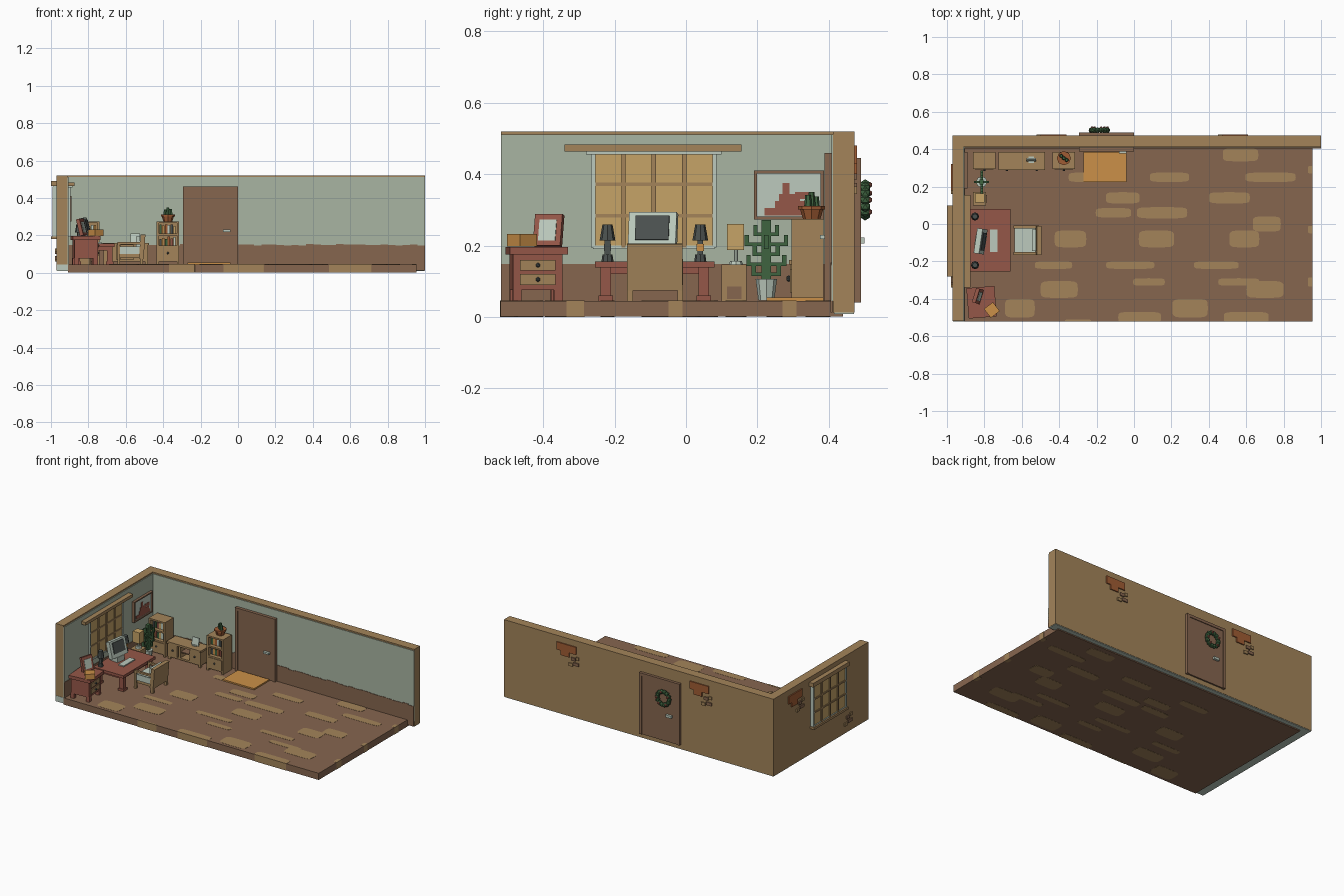
import bpy, bmesh, math, random
from mathutils import Vector, Matrix

random.seed(4)
old = bpy.data.objects.get("Cube")
if old:
    bpy.data.objects.remove(old, do_unlink=True)


def material(name, hexcode):
    values = [int(hexcode[i:i + 2], 16) / 255 for i in (0, 2, 4)]
    linear = [((v + .055) / 1.055) ** 2.4 for v in values]
    mat = bpy.data.materials.new(name)
    mat.use_nodes = True
    mat.diffuse_color = (*linear, 1)
    mat.node_tree.nodes["Principled BSDF"].inputs["Base Color"].default_value = (*linear, 1)
    return mat


sage = material("sage_wall", "a9b5a2")
brown = material("brown_wood", "86664f")
tan = material("tan_wood", "a3845a")
orange = material("orange_cloth", "cb9048")
red = material("red_wood", "955748")
pale = material("pale_grey", "bccabd")
dark = material("dark_grey", "4b514f")
green = material("leaf_green", "3f6440")
rust = material("rust_clay", "a05c34")
straw = material("straw_glass", "c6a467")


def finish(name, bm, mat, loc=(0, 0, 0)):
    mesh = bpy.data.meshes.new(name)
    bm.to_mesh(mesh)
    bm.free()
    mesh.materials.append(mat)
    obj = bpy.data.objects.new(name, mesh)
    obj.location = loc
    bpy.context.collection.objects.link(obj)
    return obj


def box(name, mat, x, y, z, rot=(0, 0, 0)):
    """Box from three (low, high) ranges, rotated about its own centre."""
    bm = bmesh.new()
    bmesh.ops.create_cube(bm, size=1)
    bmesh.ops.scale(bm, vec=[r[1] - r[0] for r in (x, y, z)], verts=bm.verts)
    obj = finish(name, bm, mat, [(r[0] + r[1]) / 2 for r in (x, y, z)])
    obj.rotation_euler = rot
    return obj


def cone(name, mat, loc, low, high, height, sides=8, rot=(0, 0, 0)):
    bm = bmesh.new()
    bmesh.ops.create_cone(bm, cap_ends=True, segments=sides, radius1=low, radius2=high, depth=height)
    obj = finish(name, bm, mat, loc)
    obj.rotation_euler = rot
    return obj


def ball(name, mat, loc, radius):
    bm = bmesh.new()
    bmesh.ops.create_icosphere(bm, subdivisions=1, radius=radius)
    return finish(name, bm, mat, loc)


def turn(parts, centre, angle):
    """Turn a group of parts about an upright axis."""
    spin, c = Matrix.Rotation(angle, 3, 'Z'), Vector((*centre, 0))
    for part in parts:
        part.location = c + spin @ (part.location - c)
        part.rotation_euler.z += angle


def legs(name, mat, xs, ys, z, size):
    return [box(name, mat, (x - size, x + size), (y - size, y + size), z) for x in xs for y in ys]


# Floor slab with worn rounded patches running through it
box("floor", brown, (-.91, .954), (-.52, .44), (.001, .045))
patches = [(.57, .37, .19, .07), (.19, .25, .21, .05), (.73, .25, .27, .05), (-.25, .25, .2, .05),
           (-.06, .14, .18, .06), (.51, .14, .22, .06), (.15, .06, .27, .06), (-.11, .06, .19, .05),
           (-.34, -.08, .17, .09), (.12, -.08, .19, .09), (.59, -.08, .16, .09), (.71, 0, .15, .08),
           (-.43, -.22, .2, .04), (-.02, -.22, .26, .04), (.44, -.22, .24, .04), (.08, -.31, .17, .04),
           (.56, -.31, .22, .04), (-.4, -.35, .2, .09), (-.61, -.45, .16, .1), (.3, -.45, .19, .1),
           (.7, -.35, .2, .09), (.03, -.5, .23, .06), (.6, -.5, .24, .06), (-.3, -.52, .14, .02),
           (.95, -.31, .04, .05), (.95, -.03, .04, .04), (.95, .29, .04, .04)]
for px, py, w, d in patches:
    bm = bmesh.new()
    ring = []
    for i in range(20):
        a = math.tau * i / 20
        c, s = math.cos(a), math.sin(a)
        x = px + w / 2 * math.copysign(abs(c) ** .4, c)
        y = py + d / 2 * math.copysign(abs(s) ** .4, s)
        ring.append(bm.verts.new((min(x, .955), max(y, -.521), 0)))
    face = bm.faces.new(ring)
    top = bmesh.ops.extrude_face_region(bm, geom=[face])["geom"]
    bmesh.ops.translate(bm, vec=(0, 0, .046), verts=[v for v in top if isinstance(v, bmesh.types.BMVert)])
    bmesh.ops.remove_doubles(bm, verts=bm.verts, dist=.0001)
    bmesh.ops.recalc_face_normals(bm, faces=bm.faces)
    finish("floor_patch", bm, tan)

# Walls with pale footing and green inner lining
box("back_wall", tan, (-.97, 1), (.412, .472), (.012, .52))
box("left_wall", tan, (-.97, -.912), (-.518, .42), (.012, .52))
box("back_footing", pale, (-.968, .998), (.414, .47), (.008, .014))
box("left_footing", pale, (-.968, -.91), (-.52, .42), (.008, .045))
box("back_lining", sage, (-.912, 1), (.408, .413), (.045, .511))
box("left_lining", sage, (-.913, -.907), (-.518, .41), (.045, .511))
for i in range(48):
    x = -.907 + i * 1.907 / 48
    box("back_wainscot", brown, (x, x + 1.907 / 48), (.405, .41), (.012, random.uniform(.145, .153)))
box("left_wainscot", brown, (-.91, -.904), (-.518, .41), (.045, .148))

# Window through the left wall
wy, wz = (-.26, .08), (.195, .46)
box("window_glass", straw, (-.985, -.9), wy, wz)
for i in range(5):
    y = wy[0] + i * .34 / 4
    edge = i in (0, 4)
    box("window_upright", pale if edge else tan, (-.992, -.895), (y - .006, y + .006), wz)
for i in range(4):
    z = wz[0] + i * .265 / 3
    box("window_crossbar", pale if i in (0, 3) else tan, (-.99, -.896), wy, (z - .005, z + .005))
box("window_valance", tan, (-.908, -.875), (-.34, .155), (.463, .483))
box("valance_underside", pale, (-.907, -.885), (-.28, .1), (.455, .463))
box("outer_lintel", tan, (-1, -.96), (-.28, .1), (.463, .49))
box("outer_sill", tan, (-1, -.96), (-.27, .09), (.18, .195))

# Doors on both faces of the back wall
for name, front, back, base, top in (("inner", .388, .41, .045, .46), ("outer", .47, .49, .04, .445)):
    box(name + "_door_panel", brown, (-.28, -.015), (front + .005, back - .005), (base, top - .01))
    for x in (-.295, -.018):
        box(name + "_door_jamb", brown, (x, x + .018), (front, back), (base, top))
    box(name + "_door_head", brown, (-.295, 0), (front, back), (top - .018, top))
box("inner_handle", pale, (-.08, -.04), (.376, .395), (.218, .23))
box("outer_handle", pale, (-.24, -.2), (.48, .5), (.206, .222))
box("door_mat", orange, (-.27, -.04), (.225, .385), (.045, .054))

# Wreath of leaves and berries
for i in range(14):
    a = math.tau * i / 14
    spot = (-.185 + .043 * math.cos(a), .502, .328 + .043 * math.sin(a))
    ball("wreath_leaves", green, spot, .016)
    if i % 3 == 0:
        ball("wreath_berry", red, (spot[0], .514, spot[2]), .009)

# Broken plaster and loose bricks on the outer faces
bricks = [(0, 0, .14, .05, rust), (.01, -.04, .06, .03, rust), (-.05, -.06, .03, .02, brown),
          (-.07, -.09, .04, .02, brown), (-.03, -.1, .03, .02, tan), (-.08, -.05, .02, .02, tan)]
for cx, cz in ((.54, .455), (-.43, .455)):
    for u, v, w, h, mat in bricks:
        box("back_brick", mat, (cx + u - w / 2, cx + u + w / 2), (.47, .479), (cz + v - h / 2, cz + v + h / 2))
for cy, cz, chosen in ((.25, .455, bricks), (-.25, .17, bricks[2:])):
    for u, v, w, h, mat in chosen:
        box("left_brick", mat, (-.978, -.97), (cy + u - w / 2, cy + u + w / 2), (cz + v - h / 2, cz + v + h / 2))

# Wall picture
box("picture_canvas", pale, (-.908, -.898), (.195, .38), (.28, .405))
for y in (.19, .377):
    box("picture_side", brown, (-.908, -.89), (y, y + .009), (.273, .41))
for z in (.273, .402):
    box("picture_rail", brown, (-.908, -.89), (.19, .386), (z, z + .008))
for y, z, w, h in ((.29, .295, .14, .02), (.3, .315, .1, .02), (.29, .335, .06, .02), (.33, .34, .05, .02), (.28, .36, .02, .03)):
    box("picture_paint", red, (-.9, -.896), (y - w / 2, y + w / 2), (z - h / 2, z + h / 2))

# Desk
box("desk_top", red, (-.88, -.66), (-.255, .08), (.138, .156))
box("desk_apron", red, (-.86, -.68), (-.235, .06), (.12, .14))
legs("desk_leg", red, (-.86, -.685), (-.225, .05), (.045, .14), .015)
legs("desk_foot", red, (-.86, -.685), (-.225, .05), (.045, .06), .02)

# Monitor, keyboard and desk figures
screen = [box("monitor_case", pale, (-.835, -.805), (-.16, -.025), (.185, .292), (0, -.25, 0)),
          box("monitor_screen", dark, (-.807, -.802), (-.14, -.045), (.215, .285), (0, -.25, 0)),
          box("monitor_stand", pale, (-.85, -.79), (-.12, -.06), (.156, .19))]
turn(screen, (-.82, -.09), -.15)
box("keyboard", pale, (-.77, -.73), (-.15, -.03), (.156, .163))
for y, accent in ((-.22, dark), (.04, orange)):
    cone("figure_base", dark, (-.85, y, .165), .017, .014, .02)
    box("figure_body", dark, (-.858, -.842), (y - .008, y + .008), (.17, .225))
    box("figure_chest", accent, (-.845, -.838), (y - .01, y + .01), (.185, .205))
    cone("figure_head", dark, (-.85, y, .237), .022, .014, .045, 8)

# Armchair facing the desk
box("chair_back", tan, (-.525, -.5), (-.165, -.01), (.075, .205), (0, .08, 0))
box("chair_seat", tan, (-.64, -.51), (-.155, -.02), (.08, .105))
box("seat_cushion", pale, (-.64, -.525), (-.15, -.025), (.105, .13))
box("back_cushion", pale, (-.545, -.525), (-.145, -.03), (.13, .195))
for y in (-.165, -.023):
    box("chair_arm", tan, (-.645, -.51), (y, y + .014), (.15, .163))
    box("arm_post", tan, (-.645, -.63), (y, y + .014), (.045, .15))
    box("arm_panel", pale, (-.63, -.52), (y + .003, y + .011), (.1, .14))
legs("chair_leg", tan, (-.515,), (-.157, -.016), (.045, .09), .008)

# Nightstand with drawers, framed photo and box
stand = [box("nightstand_body", red, (-.88, -.755), (-.49, -.35), (.075, .18)),
         box("nightstand_top", red, (-.89, -.74), (-.5, -.337), (.175, .196))]
stand += legs("nightstand_leg", red, (-.87, -.765), (-.478, -.362), (.045, .08), .012)
for z in (.09, .13):
    stand.append(box("drawer_front", tan, (-.757, -.75), (-.47, -.37), (z, z + .03)))
    stand.append(ball("drawer_knob", dark, (-.747, -.42, z + .015), .007))
turn(stand, (-.815, -.42), .08)
photo = [box("photo_frame", red, (-.845, -.825), (-.425, -.345), (.197, .288), (0, -.25, 0)),
         box("photo_print", pale, (-.827, -.822), (-.41, -.36), (.213, .273), (0, -.25, 0))]
turn(photo, (-.835, -.385), -.3)
box("orange_box", orange, (-.79, -.73), (-.49, -.43), (.197, .232), (0, 0, .65))

# Side cabinet with lamp
box("side_cabinet", tan, (-.86, -.79), (.1, .17), (.045, .147))
box("side_cabinet_door", brown, (-.791, -.787), (.115, .155), (.05, .085))
cone("lamp_foot", pale, (-.825, .14, .152), .02, .016, .01)
cone("lamp_stem", pale, (-.825, .14, .172), .006, .006, .04)
box("lamp_shade", straw, (-.85, -.8), (.115, .163), (.187, .26))

# Branching cactus in a pale pot
cone("tall_pot", pale, (-.815, .225, .076), .022, .03, .06)
box("cactus_trunk", green, (-.825, -.805), (.212, .238), (.1, .272))
for side in (-1, 1):
    for i, reach in enumerate((.035, .05, .032, .055, .03)):
        z = .12 + i * .028
        y = .225 + side * reach
        box("cactus_branch", green, (-.82, -.808), sorted((.225, y)), (z - .005, z + .005))
        box("cactus_tip", green, (-.822, -.806), (y - .006, y + .006), (z - .005, z + .026))
for x in (-.85, -.78):
    box("cactus_cross_branch", green, sorted((-.815, x)), (.219, .231), (.19, .202))
    box("cactus_cross_tip", green, (x - .006, x + .006), (.219, .231), (.19, .23))


# Matching bookcases: a drawer below and two shelves of books
def bookcase(x0, x1):
    y0, y1 = .295, .385
    box("bookcase_back", tan, (x0, x1), (y1 - .01, y1), (.06, .27))
    for x in (x0, x1 - .012):
        box("bookcase_side", tan, (x, x + .012), (y0, y1), (.045, .27))
    for z in (.06, .135, .2, .265):
        box("bookcase_shelf", tan, (x0, x1), (y0, y1), (z, z + .01))
    box("bookcase_drawer", tan, (x0 + .01, x1 - .01), (y0 - .004, y1), (.068, .135))
    ball("bookcase_knob", dark, ((x0 + x1) / 2, y0 - .007, .105), .007)
    for z in (.145, .21):
        for i, mat in enumerate(random.sample([orange, dark, green, red, pale, straw, rust], 6)):
            x = x0 + .014 + i * .015
            box("book", mat, (x, x + .013), (.32, .375), (z, z + random.uniform(.035, .05)))


bookcase(-.86, -.74)
bookcase(-.435, -.315)

# Potted cactus on the bookcase
cone("clay_pot", rust, (-.375, .352, .29), .024, .034, .032)
cone("clay_pot_rim", rust, (-.375, .352, .306), .038, .038, .01)
for dx, dy, h in ((0, 0, .04), (-.014, .012, .028), (.015, -.01, .032)):
    cone("small_cactus", green, (-.375 + dx, .352 + dy, .31 + h / 2), .011, .008, h, 6)

# Low cabinet with open shelves, drawers and a tablet
box("low_cabinet_top", tan, (-.725, -.475), (.288, .385), (.147, .16))
box("low_cabinet_back", tan, (-.72, -.48), (.365, .385), (.06, .15))
box("low_cabinet_base", tan, (-.72, -.48), (.295, .385), (.06, .072))
for x in (-.72, -.64, -.56, -.492):
    box("low_cabinet_divider", tan, (x, x + .012), (.295, .385), (.06, .15))
box("low_cabinet_shelf", brown, (-.64, -.55), (.3, .38), (.105, .112))
for x in (-.71, -.55):
    box("low_cabinet_door", tan, (x, x + .06), (.292, .37), (.07, .148))
    ball("low_cabinet_knob", dark, (x + .03, .288, .11), .007)
legs("low_cabinet_leg", tan, (-.71, -.49), (.305, .375), (.045, .065), .008)
box("tablet_screen", pale, (-.575, -.525), (.34, .347), (.16, .21), (-.2, 0, 0))
box("tablet_foot", pale, (-.565, -.535), (.325, .36), (.16, .165))
